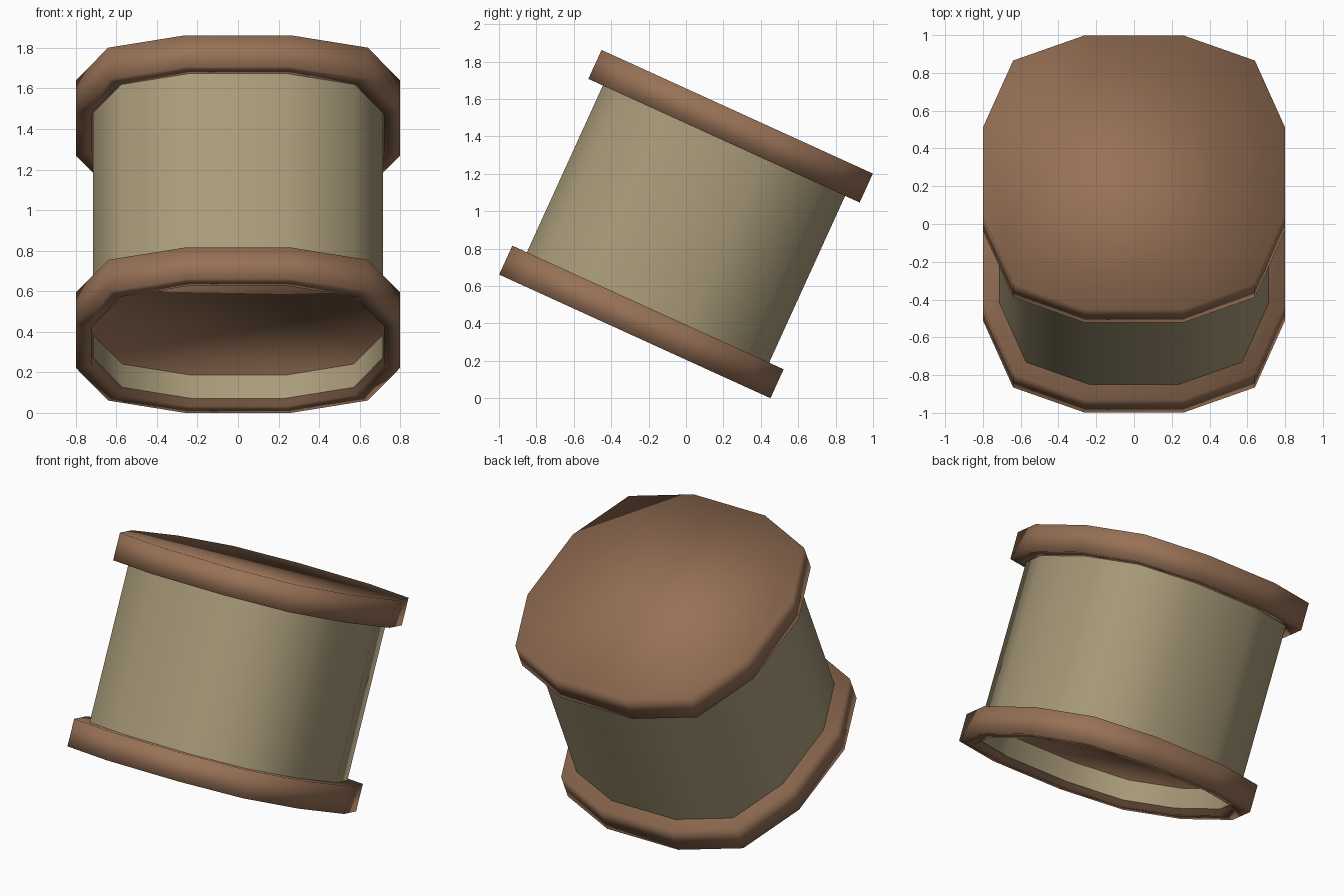
import bpy, bmesh, math
from mathutils import Matrix

if "Cube" in bpy.data.objects:
    bpy.data.objects.remove(bpy.data.objects["Cube"])

HEIGHT, RIM_H, TILT = 1.32, 0.17, math.radians(-24.5)

# Rounded-square outline with twelve corners
quarter = [(0.80, 0.26), (0.64, 0.65), (0.26, 0.797)]
outline = (quarter + [(-x, y) for x, y in reversed(quarter)]
           + [(-x, -y) for x, y in quarter] + [(x, -y) for x, y in reversed(quarter)])

# Leaning frame: middle of the drum sits at height 0.93
frame = (Matrix.Translation((0, 0, 0.931)) @ Matrix.Rotation(TILT, 4, 'X')
         @ Matrix.Translation((0, 0, -HEIGHT / 2)))


def material(name, rgb):
    m = bpy.data.materials.new(name)
    m.diffuse_color = (*rgb, 1)
    m.use_nodes = True
    m.node_tree.nodes["Principled BSDF"].inputs["Base Color"].default_value = m.diffuse_color
    return m


def stack(name, rings, mat, capped):
    """Skin a list of (scale, height) rings of the outline."""
    bm = bmesh.new()
    loops = [[bm.verts.new((x * s, y * s, z)) for x, y in outline] for s, z in rings]
    n = len(outline)
    for a, b in zip(loops, loops[1:]):
        for i in range(n):
            j = (i + 1) % n
            bm.faces.new((a[i], a[j], b[j], b[i]))
    if capped:
        bm.faces.new(loops[0][::-1])
        bm.faces.new(loops[-1])
    bm.transform(frame)
    mesh = bpy.data.meshes.new(name)
    bm.to_mesh(mesh)
    bm.free()
    mesh.materials.append(mat)
    ob = bpy.data.objects.new(name, mesh)
    bpy.context.collection.objects.link(ob)
    mesh.shade_smooth()
    return ob


tan = material("tan", (0.40, 0.33, 0.195))
brown = material("brown", (0.315, 0.168, 0.094))

# Drum wall, starting slightly inside the lower rim
stack("drum_wall", [(0.893, 0.04), (0.893, HEIGHT)], tan, False)

# Two cup-shaped rims: open below, closed by a disc on top
for name, z in (("lower_rim", 0), ("upper_rim", HEIGHT - RIM_H)):
    stack(name, [(0.9, z + RIM_H - 0.004), (0.9, z), (1, z), (1, z + RIM_H)], brown, True)
